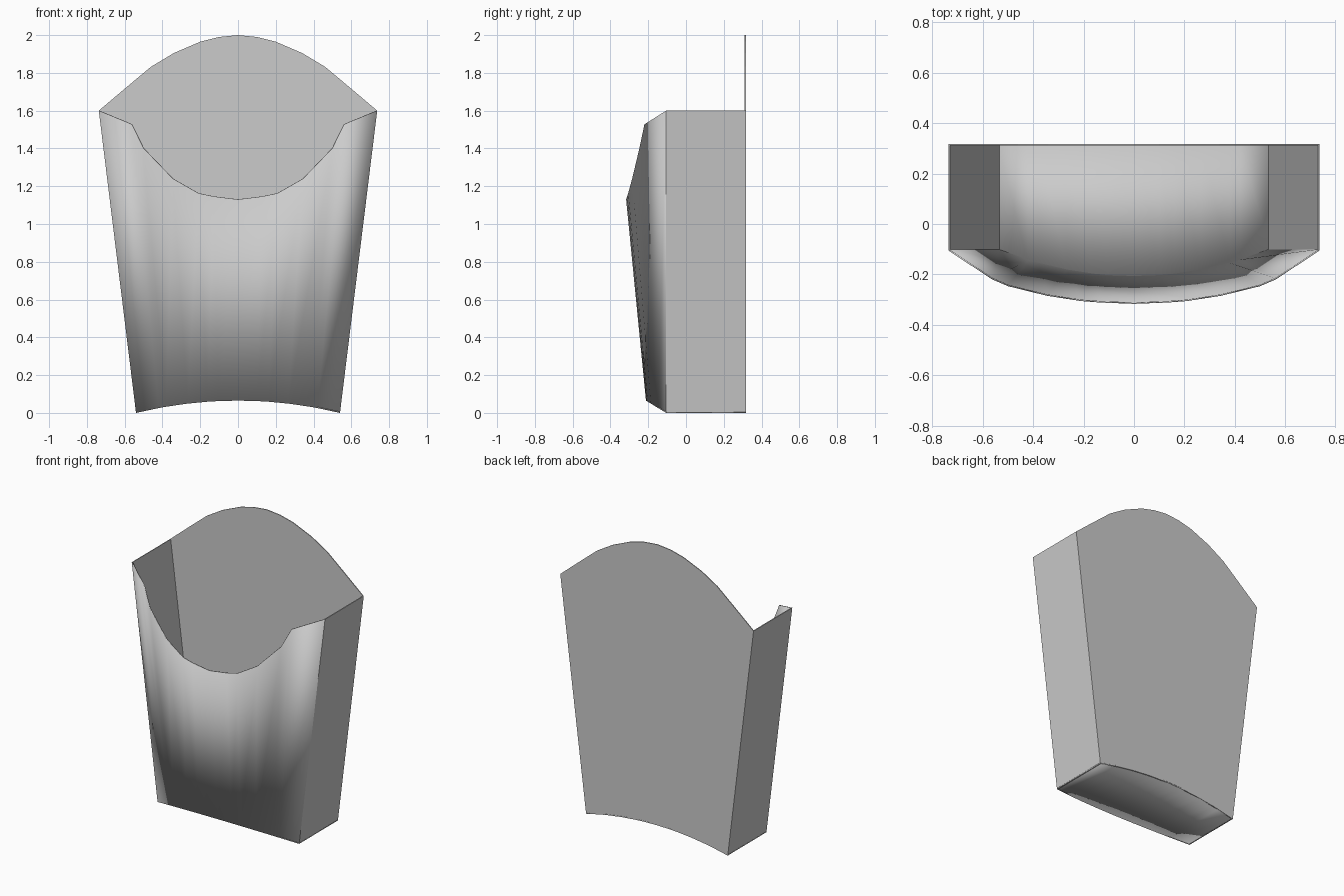
import bpy
import math

if "Cube" in bpy.data.objects:
    bpy.data.objects.remove(bpy.data.objects["Cube"])

BACK_Y = 0.317
SIDE_Y = -0.105
BASE_X, RIM_X, RIM_Z = 0.54, 0.737, 1.6
THICK = 0.006


def mirror_row(half):
    """Full left-to-right row from points going from the centre to the right."""
    return [(-x, y, z) for x, y, z in reversed(half[1:])] + half


def strip(name, row_a, row_b, smooth=False):
    """Thin card panel lofted between two rows of points."""
    n = len(row_a)
    faces = [(i, i + 1, n + i + 1, n + i) for i in range(n - 1)]
    mesh = bpy.data.meshes.new(name)
    mesh.from_pydata(row_a + row_b, [], faces)
    obj = bpy.data.objects.new(name, mesh)
    bpy.context.collection.objects.link(obj)
    card = obj.modifiers.new("card", 'SOLIDIFY')
    card.thickness = THICK
    card.offset = -1
    if smooth:
        bpy.ops.object.select_all(action='DESELECT')
        obj.select_set(True)
        bpy.context.view_layer.objects.active = obj
        bpy.ops.object.shade_smooth_by_angle(angle=math.radians(40))
    return obj


def arch(x):
    return 1 - (x / BASE_X) ** 2


# Shared arched bottom edges, front and back
base_x = [0, 0.10, 0.16, 0.266, 0.38, 0.42, BASE_X]
base_front = mirror_row([(x, SIDE_Y - 0.107 * arch(x), 0.065 * arch(x)) for x in base_x])
base_back = mirror_row([(x, BACK_Y, 0.065 * arch(x)) for x in base_x])

# Bowed front with the scooped opening
scoop = mirror_row([(0, -0.317, 1.13), (0.13, -0.312, 1.146), (0.21, -0.306, 1.163),
                    (0.345, -0.285, 1.24), (0.50, -0.247, 1.40),
                    (0.563, -0.22, 1.528), (RIM_X, SIDE_Y, RIM_Z)])
strip("front_panel", base_front, scoop, smooth=True)

# Tall flat back with the rounded top
crown = mirror_row([(x, BACK_Y, z) for x, z in
                    [(0, 2.0), (0.10, 1.99), (0.20, 1.965), (0.34, 1.905),
                     (0.46, 1.833), (0.60, 1.716), (RIM_X, RIM_Z)]])
strip("back_panel", base_back[::-1], crown[::-1])

# Arched floor
strip("bottom_panel", base_back, base_front, smooth=True)

# Flat leaning sides
for name, s in (("right_side", 1), ("left_side", -1)):
    ys = (SIDE_Y, BACK_Y)[::s]
    strip(name, [(s * BASE_X, y, 0) for y in ys], [(s * RIM_X, y, RIM_Z) for y in ys])
